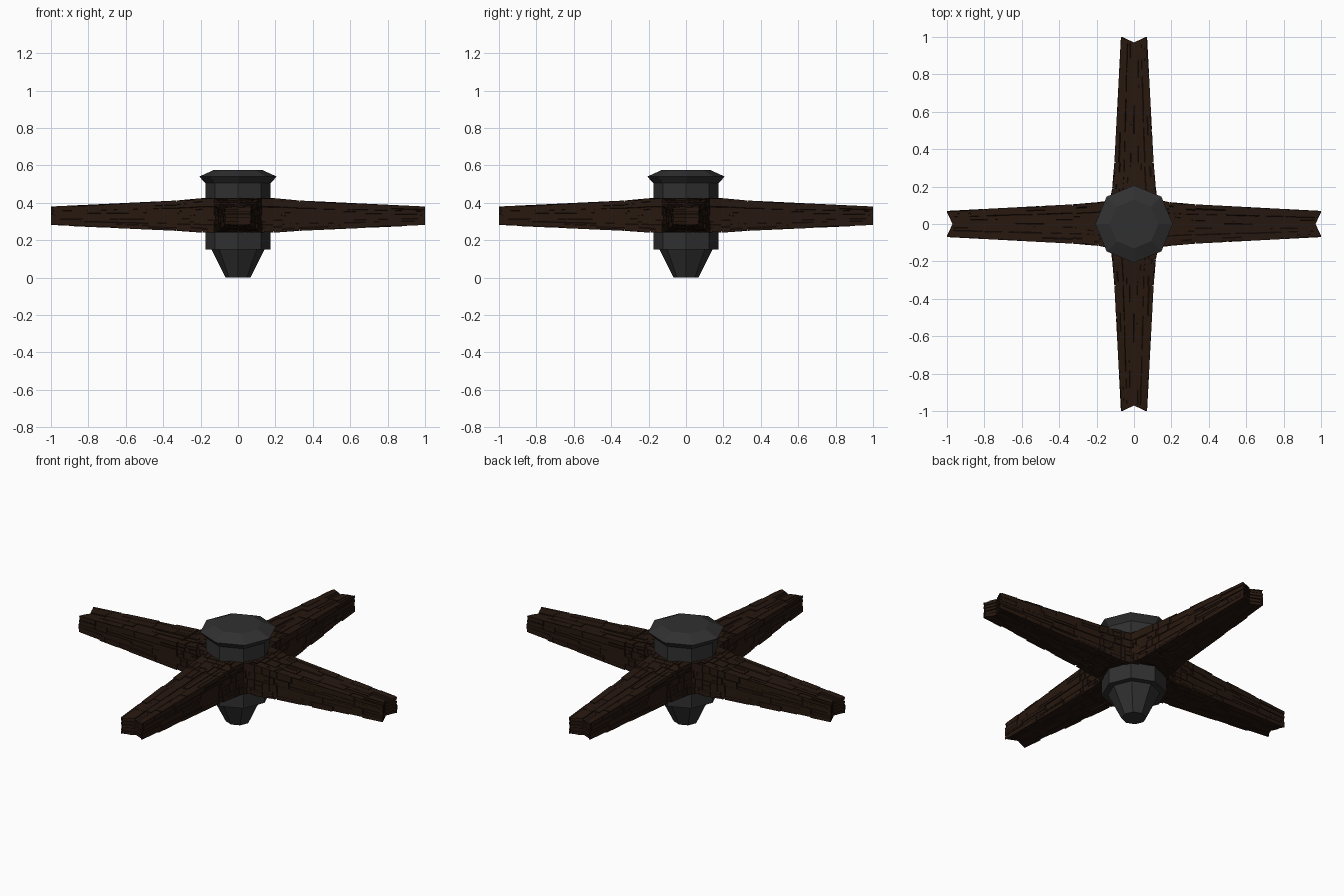
import bpy, bmesh, math, random
from mathutils import Matrix

if "Cube" in bpy.data.objects:
    bpy.data.objects.remove(bpy.data.objects["Cube"])


def material(name, rgb):
    m = bpy.data.materials.new(name)
    m.diffuse_color = (*rgb, 1)
    m.use_nodes = True
    m.node_tree.nodes["Principled BSDF"].inputs["Base Color"].default_value = m.diffuse_color
    return m


GREY = material("dark_grey", (0.03, 0.03, 0.03))
BROWN = material("dark_brown", (0.02, 0.009, 0.005))


def finish(bm, name, mat):
    bmesh.ops.recalc_face_normals(bm, faces=bm.faces)
    me = bpy.data.meshes.new(name)
    bm.to_mesh(me)
    bm.free()
    me.materials.append(mat)
    ob = bpy.data.objects.new(name, me)
    bpy.context.collection.objects.link(ob)
    return ob


def octagon_stack(name, profile):
    """Eight-sided solid from (radius, z) pairs, corners on the axes."""
    bm = bmesh.new()
    rings = [[bm.verts.new((r * math.cos(i * math.pi / 4),
                            r * math.sin(i * math.pi / 4), z))
              for i in range(8)] for r, z in profile]
    for a, b in zip(rings, rings[1:]):
        for i in range(8):
            j = (i + 1) % 8
            bm.faces.new((a[i], a[j], b[j], b[i]))
    bm.faces.new(rings[0])
    bm.faces.new(rings[-1])
    return finish(bm, name, GREY)


# Central hub
octagon_stack("hub_cap", [(0.175, 0.505), (0.207, 0.54), (0.13, 0.575)])
octagon_stack("hub_body", [(0.175, 0.15), (0.175, 0.51)])
octagon_stack("hub_lower_cone", [(0.142, 0.151), (0.067, 0.0)])

# Arm taper: distance out, half width, bottom z, top z
TAPER = [(0.0, 0.13, 0.24, 0.425), (0.12, 0.13, 0.24, 0.425),
         (0.19, 0.117, 0.24, 0.425), (0.33, 0.105, 0.25, 0.412),
         (1.0, 0.07, 0.28, 0.38)]


def taper(u):
    for p, q in zip(TAPER, TAPER[1:]):
        if u <= q[0] or q is TAPER[-1]:
            f = (u - p[0]) / (q[0] - p[0])
            return [p[k] + (q[k] - p[k]) * f for k in (1, 2, 3)]


def arm_point(u, a, b, inset):
    """a, b in -1..1 across the width and height; the tip has a V notch."""
    hw, lo, hi = taper(u)
    x = u - 0.03 * (1 - abs(a)) * max(0, (u - 0.9) / 0.1)
    return (x, a * (hw - inset),
            (lo + hi) / 2 + b * ((hi - lo) / 2 - inset))


def add_block(bm, pts):
    v = [bm.verts.new(p) for p in pts]
    for f in ((0, 1, 2, 3), (4, 5, 6, 7), (0, 1, 5, 4),
              (1, 2, 6, 5), (2, 3, 7, 6), (3, 0, 4, 7)):
        bm.faces.new([v[i] for i in f])


def add_core(bm):
    around = [(-1, -1), (0, -1), (1, -1), (1, 1), (0, 1), (-1, 1)]
    rings = [[bm.verts.new(arm_point(u, a, b, 0.008)) for a, b in around]
             for u in (0, 0.12, 0.19, 0.33, 0.9, 0.988)]
    for r, s in zip(rings, rings[1:]):
        for i in range(6):
            j = (i + 1) % 6
            bm.faces.new((r[i], r[j], s[j], s[i]))
    for r in (rings[0], rings[-1]):
        bm.faces.new((r[0], r[1], r[4], r[5]))
        bm.faces.new((r[1], r[2], r[3], r[4]))


def add_plating(bm, rng):
    # Panels tile each long side in lanes, finer close to the hub
    for axis in ("a", "b"):
        for side in (-1, 1):
            cuts = [-1, -0.55, 0, 0.5, 1]
            for t0, t1 in zip(cuts, cuts[1:]):
                u = 0.1
                while u < 0.99:
                    step = rng.uniform(0.02, 0.07) if u < 0.33 else rng.uniform(0.06, 0.22)
                    end = u + step
                    if end > 0.93:
                        end = rng.choice((0.99, 1.0, 1.0))
                    for bend in (0.12, 0.19, 0.33):
                        if u < bend - 0.001 < end:
                            end = bend
                    split = rng.random() < (0.6 if u < 0.33 else 0.3)
                    tm = t0 + (t1 - t0) * rng.uniform(0.3, 0.7)
                    parts = [(t0, tm), (tm, t1)] if split else [(t0, t1)]
                    for p, q in parts:
                        p, q = p + 0.015 * (p > -1), q - 0.015 * (q < 1)
                        top = rng.choice((0, 0, 0.0015, 0.003, 0.005))
                        pts = []
                        for inset in (0.0085, top):
                            for uu, t in ((u, p), (end - 0.003, p),
                                          (end - 0.003, q), (u, q)):
                                uu = 1.0 if end == 1.0 and uu > 0.99 else uu
                                a, b = (side, t) if axis == "a" else (t, side)
                                pts.append(arm_point(uu, a, b, inset))
                        add_block(bm, pts)
                    u = end


def add_tip_slats(bm, rng):
    # Stacked slats either side of the notch
    n = 5
    for i in range(n):
        b0, b1 = -1 + 2 * i / n + 0.04, -1 + 2 * (i + 1) / n - 0.04
        for a0, a1 in ((-1, 0), (0, 1)):
            out = rng.choice((1.0, 1.0, 0.995))
            add_block(bm, [arm_point(u, a, b, 0.003) for u in (0.98, out)
                           for a, b in ((a0, b0), (a1, b0), (a1, b1), (a0, b1))])


# Four plated arms
for k, name in enumerate(("right_arm", "back_arm", "left_arm", "front_arm")):
    rng = random.Random(7)
    bm = bmesh.new()
    add_core(bm)
    add_plating(bm, rng)
    add_tip_slats(bm, rng)
    bmesh.ops.transform(bm, matrix=Matrix.Rotation(k * math.pi / 2, 4, 'Z'),
                        verts=bm.verts)
    finish(bm, name, BROWN)
